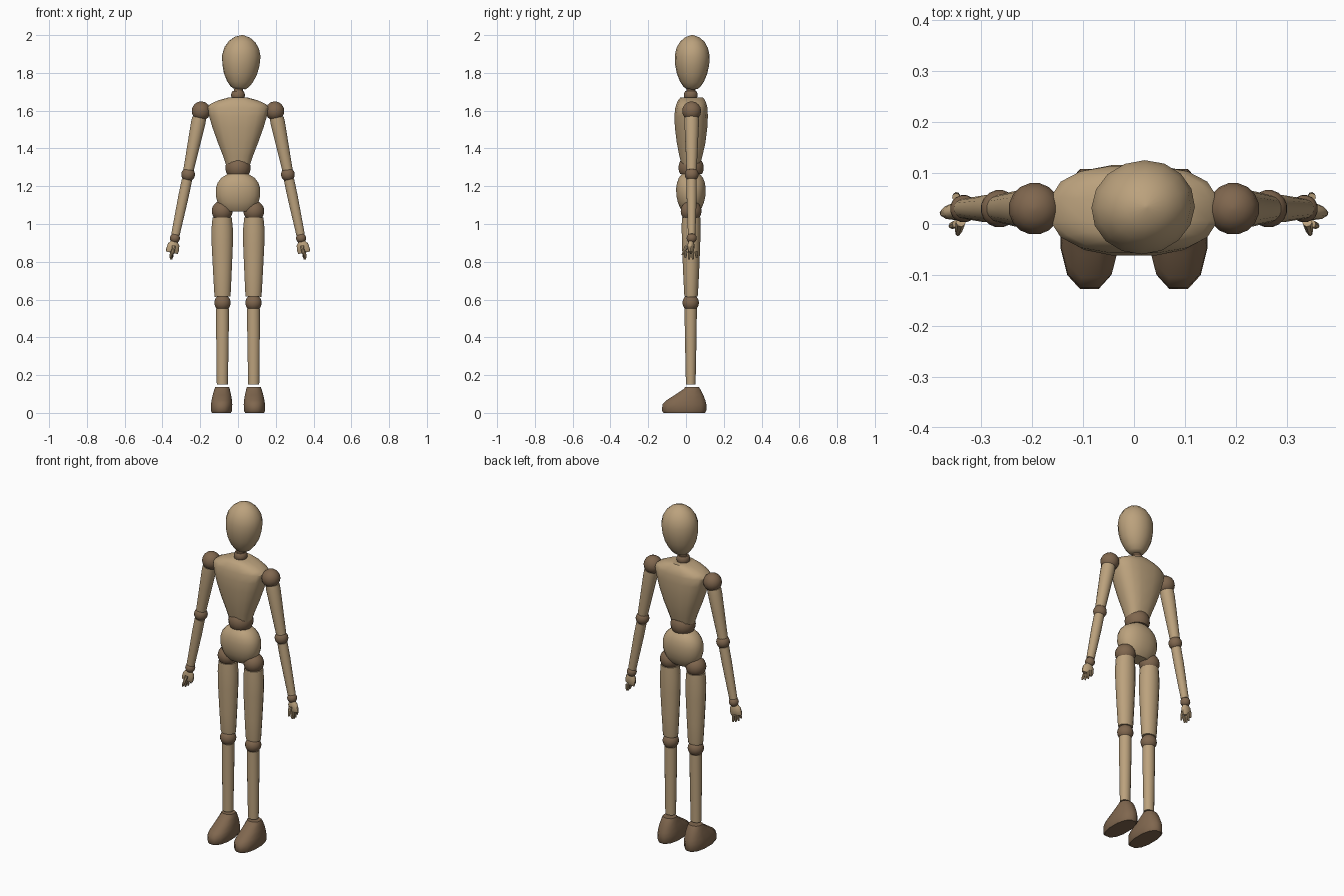
import bpy, bmesh, math
from mathutils import Vector, Matrix

if "Cube" in bpy.data.objects:
    bpy.data.objects.remove(bpy.data.objects["Cube"])


def material(name, rgb):
    m = bpy.data.materials.new(name)
    m.diffuse_color = (*rgb, 1)
    m.use_nodes = True
    m.node_tree.nodes["Principled BSDF"].inputs["Base Color"].default_value = m.diffuse_color
    return m


TAN = material("light wood", (0.50, 0.36, 0.205))
BROWN = material("dark wood", (0.215, 0.135, 0.077))


def loft(name, rings, mat, n=16, power=1.0, frame=None, angle=40):
    """Skin capped rings (z, x centre, y centre, x radius, y radius)."""
    bm = bmesh.new()
    loops = []
    for z, cx, cy, rx, ry in rings:
        loop = []
        for i in range(n):
            a = 2 * math.pi * (i + 0.5) / n
            c, s = math.cos(a), math.sin(a)
            loop.append(bm.verts.new((cx + rx * math.copysign(abs(c) ** power, c),
                                      cy + ry * math.copysign(abs(s) ** power, s), z)))
        loops.append(loop)
    for a, b in zip(loops, loops[1:]):
        for i in range(n):
            j = (i + 1) % n
            bm.faces.new((a[i], a[j], b[j], b[i]))
    bm.faces.new(loops[0][::-1])
    bm.faces.new(loops[-1])
    if frame:
        bm.transform(frame)
    bmesh.ops.recalc_face_normals(bm, faces=bm.faces)
    me = bpy.data.meshes.new(name)
    bm.to_mesh(me)
    bm.free()
    me.materials.append(mat)
    ob = bpy.data.objects.new(name, me)
    bpy.context.collection.objects.link(ob)
    bpy.ops.object.select_all(action='DESELECT')
    ob.select_set(True)
    bpy.context.view_layer.objects.active = ob
    bpy.ops.object.shade_smooth_by_angle(angle=math.radians(angle))
    return ob


def limb(name, p0, p1, radii, mat, n=16):
    """Turned piece from p0 to p1; radii are (fraction, x radius, y radius)."""
    p0, p1 = Vector(p0), Vector(p1)
    d = p1 - p0
    frame = Matrix.Translation(p0) @ d.to_track_quat('Z', 'Y').to_matrix().to_4x4()
    return loft(name, [(t * d.length, 0, 0, rx, ry) for t, rx, ry in radii],
                mat, n, frame=frame)


def ball(name, c, r, lo=-0.995, hi=0.995, n=16):
    """Joint ball, cut flat at the fractions lo and hi of its radius."""
    a0, a1 = math.asin(lo), math.asin(hi)
    rings = []
    for i in range(9):
        a = a0 + (a1 - a0) * i / 8
        k = r * math.cos(a)
        rings.append((c[2] + r * math.sin(a), c[0], c[1], k, k))
    return loft(name, rings, BROWN, n)


# Egg-shaped head, tilted a little
limb("head", (0.008, 0.031, 1.715), (0.024, 0.034, 2.0),
     [(0, .03, .032), (.04, .044, .048), (.13, .062, .068), (.28, .080, .088),
      (.45, .090, .099), (.62, .092, .102), (.76, .083, .092), (.88, .064, .070),
      (.96, .037, .041), (1, .004, .004)], TAN)

# Neck and waist joints
ball("neck_joint", (0, .025, 1.682), .037, -.8, .6)
loft("neck_peg", [(1.69, 0, .026, .024, .024), (1.725, .005, .028, .024, .024)], BROWN)
ball("waist_joint", (0, .027, 1.298), .068, -.5, .55)

# Chest block: broad shoulders tapering to the waist
chest = [(1.305, .062, -.022, .072), (1.36, .080, -.036, .088), (1.43, .108, -.050, .104),
         (1.51, .137, -.060, .114), (1.57, .155, -.063, .117), (1.615, .166, -.058, .115),
         (1.635, .150, -.052, .110), (1.655, .105, -.043, .102), (1.67, .05, -.03, .09)]
loft("chest", [(z, 0, (a + b) / 2, w, (b - a) / 2) for z, w, a, b in chest],
     TAN, 16, power=.78)

# Rounded pelvis
pelvis = [(1.065, .072, .042), (1.085, .094, .058), (1.115, .110, .070), (1.15, .119, .078),
          (1.19, .118, .079), (1.22, .108, .074), (1.245, .088, .064), (1.265, .055, .048)]
loft("pelvis", [(z, 0, .026, w, d) for z, w, d in pelvis], TAN, 20, power=.9)

for side, s in (("left", 1), ("right", -1)):
    # Leg
    x, y = s * .084, .027
    ball(side + "_hip_joint", (x, y, 1.068), .056, -.65, .9)
    limb(side + "_thigh", (x, y, 1.035), (s * .082, y, .615),
         [(0, .050, .052), (.15, .051, .058), (.35, .049, .057), (.7, .043, .050),
          (.97, .037, .044), (1, .035, .042)], TAN)
    ball(side + "_knee_joint", (s * .082, .025, .583), .044, -.75, .75)
    limb(side + "_shin", (s * .082, .025, .552), (s * .083, .025, .151),
         [(0, .033, .034), (.3, .032, .034), (1, .026, .030)], TAN)

    # Foot with a flat sole and a sloping toe
    foot = [(0, .052, -.122, .104), (.012, .058, -.131, .111), (.045, .058, -.128, .111),
            (.065, .056, -.108, .106), (.095, .050, -.062, .094), (.125, .042, -.015, .078),
            (.138, .037, -.004, .068)]
    loft(side + "_foot", [(z, s * (.088 - z * .03), (a + b) / 2, w, (b - a) / 2)
                          for z, w, a, b in foot], BROWN, 12, power=.85, angle=50)

    # Arm
    y = .03
    ball(side + "_shoulder_joint", (s * .195, y, 1.598), .051)
    limb(side + "_upper_arm", (s * .205, y, 1.563), (s * .262, y, 1.285),
         [(0, .038, .038), (.1, .039, .039), (.5, .034, .034), (1, .027, .028)], TAN)
    ball(side + "_elbow_joint", (s * .264, y, 1.262), .037, -.9, .9)
    limb(side + "_forearm", (s * .270, y, 1.235), (s * .331, y, .944),
         [(0, .027, .028), (.3, .027, .028), (1, .020, .023)], TAN)
    ball(side + "_wrist_joint", (s * .334, y, .925), .027, -.9, .9)

    # Hand: flat palm, four fingers and a thumb
    limb(side + "_palm", (s * .337, .027, .908), (s * .350, .025, .848),
         [(0, .014, .018), (.3, .018, .032), (.75, .017, .035), (1, .011, .033)], TAN, 12)
    for i in range(4):
        fy = .000 + .0175 * i
        tip = .812 + (.008 if i in (0, 3) else 0)
        limb(f"{side}_finger_{i + 1}", (s * .349, fy, .855),
             (s * (.360 - .004 * i), fy + (i - 1.5) * .003, tip),
             [(0, .008, .008), (.7, .007, .007), (1, .004, .004)], TAN, 8)
    limb(side + "_thumb", (s * .340, .004, .883), (s * .346, -.02, .836),
         [(0, .010, .010), (.6, .008, .008), (1, .004, .004)], TAN, 8)
